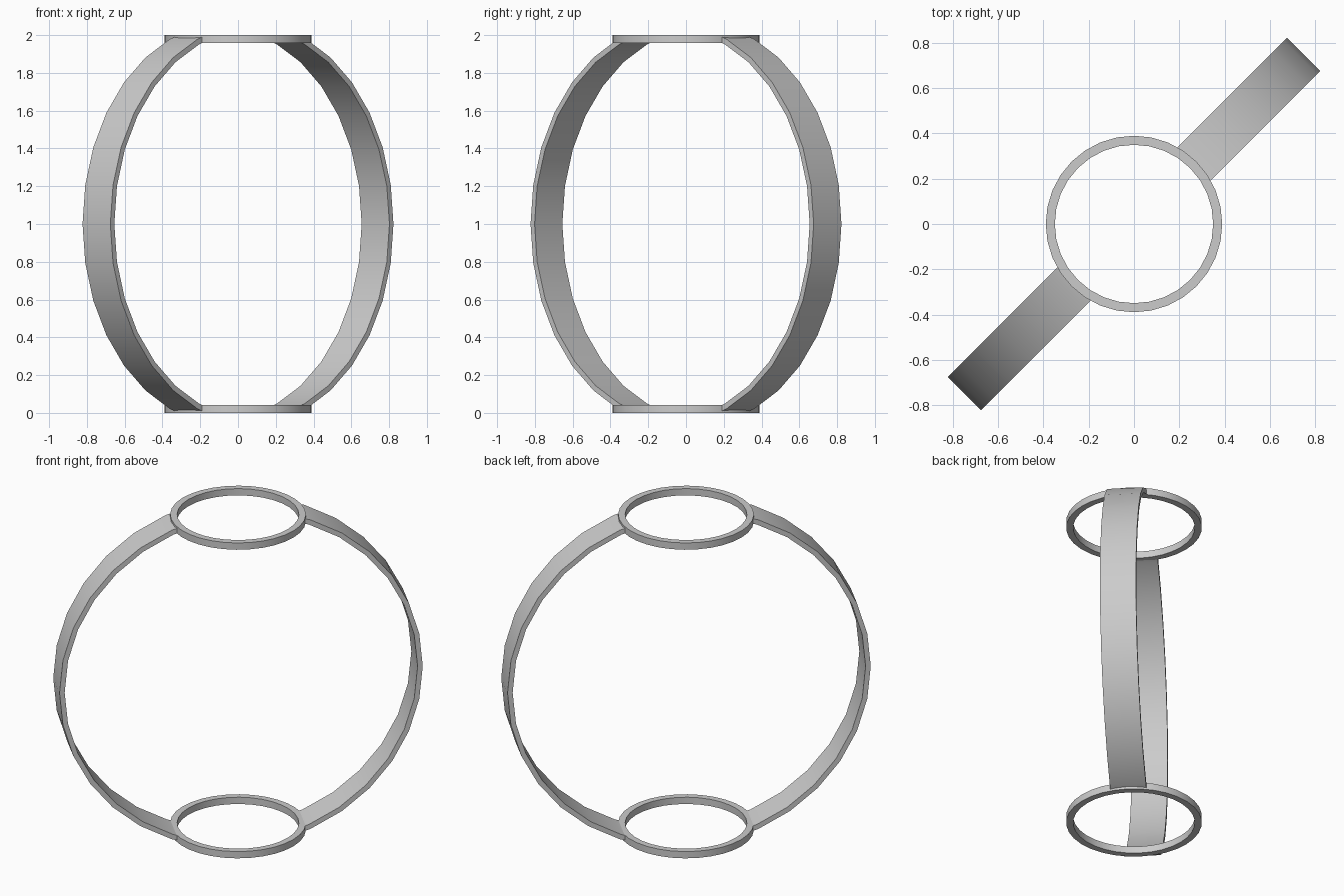
import bpy, bmesh
from math import sin, cos, tan, pi, radians

if "Cube" in bpy.data.objects:
    bpy.data.objects.remove(bpy.data.objects["Cube"])

SEG = 32
R_OUT, R_IN, BAND_W, END_R = 1.06, 1.03, 0.208, 0.36


def make_object(name, sections, closed):
    """Skin a chain of four-point cross-sections into a solid."""
    bm = bmesh.new()
    loops = [[bm.verts.new(p) for p in s] for s in sections]
    n = len(loops)
    for i in range(n if closed else n - 1):
        a, b = loops[i], loops[(i + 1) % n]
        for k in range(4):
            m = (k + 1) % 4
            bm.faces.new((a[k], a[m], b[m], b[k]))
    if not closed:
        bm.faces.new(loops[0])
        bm.faces.new(loops[-1])
    bmesh.ops.recalc_face_normals(bm, faces=bm.faces)
    mesh = bpy.data.meshes.new(name)
    bm.to_mesh(mesh)
    bm.free()
    obj = bpy.data.objects.new(name, mesh)
    bpy.context.collection.objects.link(obj)
    bpy.ops.object.select_all(action='DESELECT')
    obj.select_set(True)
    bpy.context.view_layer.objects.active = obj
    bpy.ops.object.shade_smooth_by_angle(angle=radians(30))
    return obj


def ring(name, z0, z1, outer=0.39, inner=0.35):
    profile = [(inner, z0), (outer, z0), (outer, z1), (inner, z1)]
    angles = [2 * pi * i / SEG for i in range(SEG)]
    make_object(name, [[(r * cos(a), r * sin(a), z) for r, z in profile] for a in angles], True)


def arc_profile(radius):
    """Points (distance, height) of the bowed band, trimmed inside the ring walls."""
    step = 2 * pi / SEG
    pts = [(radius * cos(i * step), radius * sin(i * step)) for i in range(-6, 7)]
    x, z = pts[-1]
    z += (x - END_R) * tan(6.5 * step - pi / 2) * -1
    return [(END_R, -z)] + pts + [(END_R, z)]


def band(name, turn):
    h = BAND_W / 2
    sections = []
    for (ro, zo), (ri, zi) in zip(arc_profile(R_OUT), arc_profile(R_IN)):
        corners = [(ro, -h, zo), (ro, h, zo), (ri, h, zi), (ri, -h, zi)]
        sections.append([(x * cos(turn) - y * sin(turn),
                          x * sin(turn) + y * cos(turn), z + 1) for x, y, z in corners])
    make_object(name, sections, False)


# Top and bottom rings
ring("bottom_ring", 0.0, 0.043)
ring("top_ring", 1.957, 2.0)

# Two bowed bands on the diagonal
band("band_back_right", radians(45))
band("band_front_left", radians(225))
